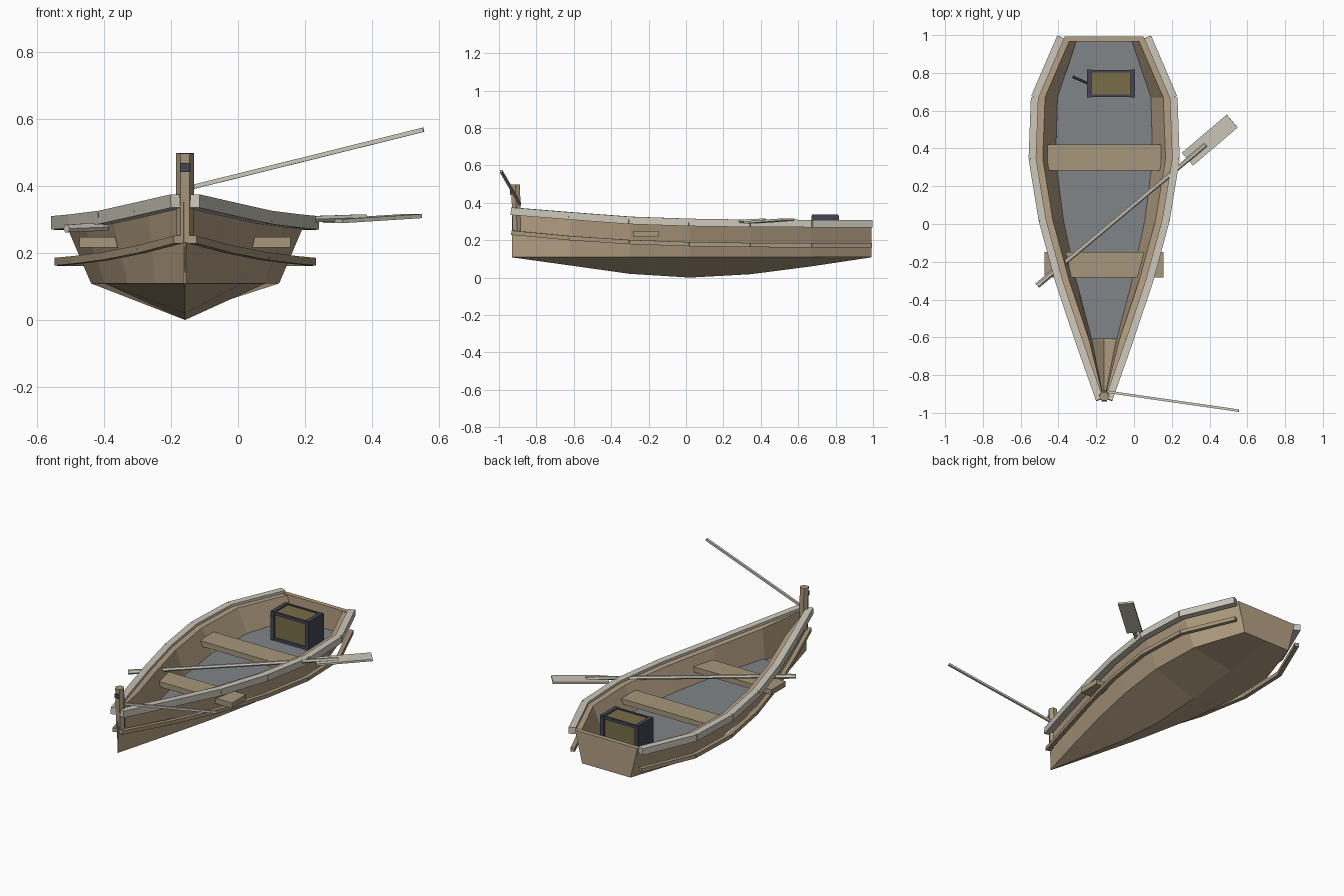
import bpy, bmesh, math
from mathutils import Vector

if "Cube" in bpy.data.objects:
    bpy.data.objects.remove(bpy.data.objects["Cube"])

CX = -0.158  # boat centreline


def mat(name, r, g, b):
    m = bpy.data.materials.new(name)
    m.diffuse_color = (r, g, b, 1)
    m.use_nodes = True
    m.node_tree.nodes["Principled BSDF"].inputs["Base Color"].default_value = m.diffuse_color
    return m


HULL = mat("hull_wood", 0.46, 0.35, 0.23)
WOOD = mat("tan_wood", 0.39, 0.31, 0.20)
PALE = mat("pale_wood", 0.60, 0.57, 0.49)
GREY = mat("grey_floor", 0.22, 0.235, 0.25)
DARK = mat("dark_metal", 0.06, 0.06, 0.09)
PANEL = mat("chest_wood", 0.19, 0.155, 0.065)


def make(name, verts, faces, m):
    me = bpy.data.meshes.new(name)
    me.from_pydata([tuple(v) for v in verts], [], faces)
    bm = bmesh.new()
    bm.from_mesh(me)
    bmesh.ops.remove_doubles(bm, verts=bm.verts, dist=1e-5)
    bmesh.ops.recalc_face_normals(bm, faces=bm.faces)
    bm.to_mesh(me)
    bm.free()
    me.materials.append(m)
    ob = bpy.data.objects.new(name, me)
    bpy.context.collection.objects.link(ob)
    return ob


def loft(name, loops, m):
    """Skin equal-length closed loops and cap both ends."""
    n = len(loops[0])
    faces = [(k * n + i, k * n + (i + 1) % n, (k + 1) * n + (i + 1) % n, (k + 1) * n + i)
             for k in range(len(loops) - 1) for i in range(n)]
    last = (len(loops) - 1) * n
    faces += [tuple(range(n)), tuple(range(last, last + n))]
    return make(name, [v for l in loops for v in l], faces, m)


def bar(name, p, q, w, h, m, sides=4):
    """Straight bar from p to q; w is horizontal width, h is height."""
    p, q = Vector(p), Vector(q)
    d = (q - p).normalized()
    up = Vector((0, 0, 1)) if abs(d.z) < 0.9 else Vector((0, -1, 0))
    s = d.cross(up).normalized()
    u = s.cross(d)

    def ring(c):
        if sides == 4:
            return [c + s * a * w / 2 + u * b * h / 2 for a, b in ((-1, -1), (1, -1), (1, 1), (-1, 1))]
        return [c + s * math.cos(2 * math.pi * i / sides) * w / 2
                + u * math.sin(2 * math.pi * i / sides) * h / 2 for i in range(sides)]
    return loft(name, [ring(p), ring(q)], m)


def box(name, x0, x1, y0, y1, z0, z1, m):
    ym, zm = (y0 + y1) / 2, (z0 + z1) / 2
    return bar(name, (x0, ym, zm), (x1, ym, zm), y1 - y0, z1 - z0, m)


# Hull stations: y, half width at top, gunwale top z, keel z, lower rail z
ST = [(-0.93, 0.004, 0.375, 0.108, 0.240),
      (-0.62, 0.113, 0.350, 0.065, 0.211),
      (-0.30, 0.220, 0.326, 0.020, 0.190),
      (0.02, 0.307, 0.315, 0.000, 0.179),
      (0.345, 0.360, 0.310, 0.018, 0.174),
      (0.67, 0.348, 0.309, 0.060, 0.173),
      (0.99, 0.210, 0.309, 0.108, 0.173)]
CH = 0.78  # chine width as share of top width


def section(y, w, top, keel, rail):
    z, c = top - 0.015, w * CH
    wi, ci = max(w - 0.035, w * 0.3), max(c - 0.026, c * 0.3)
    loop = [(w, z), (c, 0.109), (0, keel), (-c, 0.109), (-w, z),
            (-wi, z), (-ci, 0.145), (0, keel + 0.03), (ci, 0.145), (wi, z)]
    return [(CX + x, y, zz) for x, zz in loop]


loft("hull", [section(*s) for s in ST], HULL)

# Transom closing the stern
tr = []
for y, w in ((0.965, 0.218), (0.992, 0.209)):
    tr.append([(CX + x, y, z) for x, z in
               ((-w, 0.298), (w, 0.298), (w * CH, 0.109), (-w * CH, 0.109))])
loft("transom", tr, HULL)

# Grey floor boards
fl = []
for y, w, *_ in [(-0.61, 0.116)] + ST[2:-1] + [(0.97, 0.218)]:
    c = w * CH - 0.024
    fl.append([(CX - c, y, 0.140), (CX + c, y, 0.140), (CX + c, y, 0.158), (CX - c, y, 0.158)])
loft("floor", fl, GREY)

# Gunwales and lower rub rails, one straight plank per station gap, both sides
for side, tag in ((-1, "left"), (1, "right")):
    for a, b in zip(ST, ST[1:]):
        bar(f"gunwale_{tag}", *[(CX + side * (s[1] + 0.020), s[0], s[2] - 0.02) for s in (a, b)],
            0.04, 0.04, PALE)
        bar(f"rub_rail_{tag}", *[(CX + side * (s[1] + 0.018), s[0], s[4]) for s in (a, b)],
            0.025, 0.023, WOOD)

# Bench seats that pass through the sides
box("front_seat", CX - 0.315, CX + 0.315, -0.283, -0.148, 0.216, 0.248, WOOD)
box("rear_seat", CX - 0.30, CX + 0.30, 0.283, 0.421, 0.216, 0.248, WOOD)

# Bow post with dark plate and the thin pole leaning out of it
bar("bow_post", (CX, -0.902, 0.23), (CX, -0.912, 0.498), 0.054, 0.054, WOOD, sides=6)
box("post_plate", CX - 0.014, CX + 0.014, -0.94, -0.92, 0.442, 0.468, DARK)
bar("bow_pole", (CX + 0.015, -0.888, 0.395), (0.554, -0.988, 0.568), 0.013, 0.013, PALE)

# Oar lying across the boat
bar("oar_shaft", (-0.49, -0.308, 0.277), (0.38, 0.42, 0.306), 0.025, 0.022, PALE, sides=6)
bar("oar_handle", (-0.512, -0.326, 0.273), (-0.36, -0.199, 0.279), 0.03, 0.026, PALE, sides=6)
bar("oar_blade", (0.283, 0.343, 0.295), (0.52, 0.545, 0.31), 0.09, 0.012, PALE)

# Chest: wooden core, metal ends and edge bars
X0, X1, Y0, Y1, Z0, Z1 = -0.25, 0.005, 0.67, 0.818, 0.16, 0.336
box("chest_body", X0 + 0.01, X1 - 0.01, Y0 + 0.01, Y1 - 0.01, Z0, Z1 - 0.008, PANEL)
for x in (X0, X1 - 0.024):
    for y in (Y0, Y1 - 0.024):
        box("chest_corner", x, x + 0.024, y, y + 0.024, Z0, Z1 - 0.004, DARK)
    box("chest_end", x, x + 0.024, Y0 + 0.004, Y1 - 0.004, Z0, Z1, DARK)
for y in (Y0 + 0.003, Y1 - 0.016):
    for z in (Z0, Z1 - 0.02):
        box("chest_edge", X0 + 0.02, X1 - 0.02, y, y + 0.013, z, z + 0.017, DARK)
bar("chest_lever", (-0.245, 0.745, 0.245), (-0.325, 0.78, 0.245), 0.014, 0.014, DARK, sides=6)
